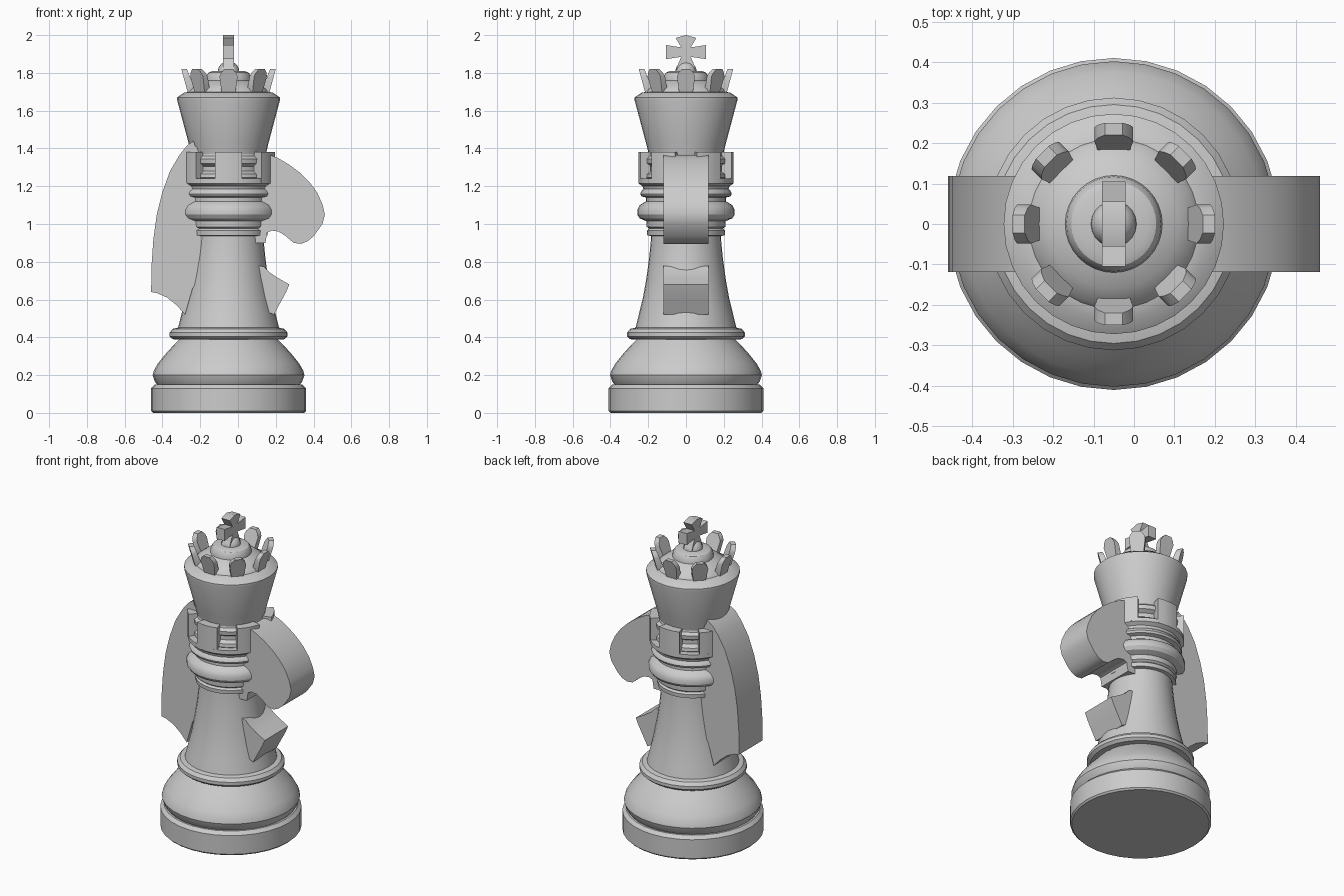
import bpy, bmesh
from math import sin, cos, pi, radians
from mathutils import Vector

if "Cube" in bpy.data.objects:
    bpy.data.objects.remove(bpy.data.objects["Cube"])

CX = -0.05          # turning axis of the piece
SEG = 32


def finish(name, bm, angle=32):
    bmesh.ops.recalc_face_normals(bm, faces=bm.faces[:])
    me = bpy.data.meshes.new(name)
    bm.to_mesh(me)
    bm.free()
    ob = bpy.data.objects.new(name, me)
    bpy.context.collection.objects.link(ob)
    bpy.ops.object.select_all(action='DESELECT')
    ob.select_set(True)
    bpy.context.view_layer.objects.active = ob
    bpy.ops.object.shade_smooth_by_angle(angle=radians(angle))
    return ob


def lathe(name, profile):
    """Turn a (radius, z) profile round the axis and cap both ends."""
    bm = bmesh.new()
    rings = [[bm.verts.new((CX + r * cos(2 * pi * i / SEG), r * sin(2 * pi * i / SEG), z))
              for i in range(SEG)] for r, z in profile]
    for a, b in zip(rings, rings[1:]):
        for i in range(SEG):
            j = (i + 1) % SEG
            bm.faces.new((a[i], a[j], b[j], b[i]))
    bm.faces.new(rings[0])
    bm.faces.new(rings[-1])
    return finish(name, bm)


def loft(bm, loops):
    """Join a row of closed loops into a capped solid."""
    loops = [[bm.verts.new(p) for p in lp] for lp in loops]
    n = len(loops[0])
    for a, b in zip(loops, loops[1:]):
        for i in range(n):
            bm.faces.new((a[i], a[(i + 1) % n], b[(i + 1) % n], b[i]))
    bm.faces.new(loops[0])
    bm.faces.new(loops[-1])


def slab(name, outline, half):
    """Side outline (x, z) given thickness along y."""
    bm = bmesh.new()
    loft(bm, [[(x, y, z) for x, z in outline] for y in (-half, half)])
    return finish(name, bm)


# Turned foot, stem and collars
lathe("base_plinth", [(.40, 0), (.41, .01), (.41, .13), (.39, .15), (.2, .15)])
lathe("base_bulge", [(.37, .14), (.39, .165), (.402, .20), (.395, .225), (.375, .26),
                     (.335, .31), (.29, .36), (.26, .39)])
lathe("foot_ring", [(.26, .388), (.295, .39), (.312, .405), (.312, .425), (.295, .445), (.25, .455)])
lathe("stem", [(.27, .44), (.25, .52), (.228, .61), (.21, .71), (.195, .82), (.187, .90), (.184, .95)])
lathe("neck_collars", [(.18, .935), (.205, .94), (.207, .965), (.195, .975), (.208, .985),
                       (.21, 1.015), (.245, 1.03), (.258, 1.05), (.258, 1.075), (.245, 1.10),
                       (.212, 1.12), (.212, 1.14), (.236, 1.147), (.242, 1.16), (.236, 1.175),
                       (.225, 1.185), (.23, 1.20), (.252, 1.215), (.252, 1.24), (.19, 1.24)])
lathe("inner_neck", [(.2, 1.23), (.218, 1.245), (.215, 1.265), (.19, 1.28), (.19, 1.305),
                     (.215, 1.32), (.218, 1.345), (.2, 1.36), (.195, 1.38), (.18, 1.38)])

# Battlement wall: six curved merlons
bm = bmesh.new()
for k in range(6):
    mid = radians(60 * k - 90)
    loops = []
    for s in range(5):
        a = mid + radians(-16.5 + 33 * s / 4)
        loops.append([(CX + r * cos(a), r * sin(a), z)
                      for r, z in ((.195, 1.22), (.252, 1.22), (.252, 1.38), (.195, 1.38))])
    loft(bm, loops)
finish("battlement", bm)

# Flared crown body with domed lid
lathe("crown_cup", [(.195, 1.36), (.212, 1.43), (.272, 1.655), (.272, 1.67), (.235, 1.695),
                    (.21, 1.70), (.20, 1.715), (.16, 1.745), (.12, 1.76), (.117, 1.785),
                    (.105, 1.802), (.085, 1.81), (.03, 1.81)])

# Eight crown points leaning outwards
bm = bmesh.new()
half = [(.035, 1.685), (.048, 1.78), (.04, 1.80), (.022, 1.82)]
outline = half + [(-t, z) for t, z in reversed(half)]
for k in range(8):
    a = k * pi / 4
    out, side = Vector((cos(a), sin(a), 0)), Vector((-sin(a), cos(a), 0))
    loops = []
    for r0, r1 in ((.165, .212), (.212, .25)):
        loops.append((r0, r1))
    inner, outer = [], []
    for t, z in outline:
        u = (z - 1.685) / .135
        base = Vector((CX, 0, z)) + side * t
        inner.append(base + out * (.168 + .052 * u))
        outer.append(base + out * (.213 + .037 * u))
    loft(bm, [inner, outer])
finish("crown_points", bm)

# Finial ball and flared cross
bm = bmesh.new()
bmesh.ops.create_uvsphere(bm, u_segments=20, v_segments=12, radius=.057)
bmesh.ops.translate(bm, verts=bm.verts[:], vec=(CX, 0, 1.805))
finish("finial_ball", bm, 40)

right = [(.055, 1.985), (.025, 1.935), (.105, 1.947), (.105, 1.873), (.025, 1.885), (.055, 1.815)]
cross = [(0, 2.0)] + right + [(-y, z) for y, z in reversed(right)]
bm = bmesh.new()
loft(bm, [[(CX + dx, y, z) for y, z in cross] for dx in (-.029, .029)])
finish("finial_cross", bm)

# Horse parts passing through the stem
slab("horse_mane", [(-.235, 1.44), (-.27, 1.415), (-.31, 1.365), (-.36, 1.28), (-.40, 1.17),
                    (-.43, 1.05), (-.448, .92), (-.457, .79), (-.46, .64), (-.425, .633),
                    (-.375, .61), (-.325, .57), (-.28, .52), (-.24, .66), (-.15, .80),
                    (-.15, 1.40), (-.225, 1.41)], .119)
slab("horse_head", [(.05, 1.365), (.17, 1.365), (.21, 1.35), (.27, 1.315), (.33, 1.27),
                    (.38, 1.22), (.42, 1.165), (.447, 1.105), (.46, 1.05), (.447, 1.0),
                    (.40, .935), (.37, .91), (.335, .895), (.295, .90), (.25, .938),
                    (.215, .96), (.18, .965), (.155, .955), (.145, .90), (.05, .90)], .119)
slab("horse_chest", [(.05, .79), (.135, .775), (.165, .745), (.21, .715), (.272, .68),
                     (.255, .64), (.225, .585), (.19, .52), (.1, .56)], .119)
